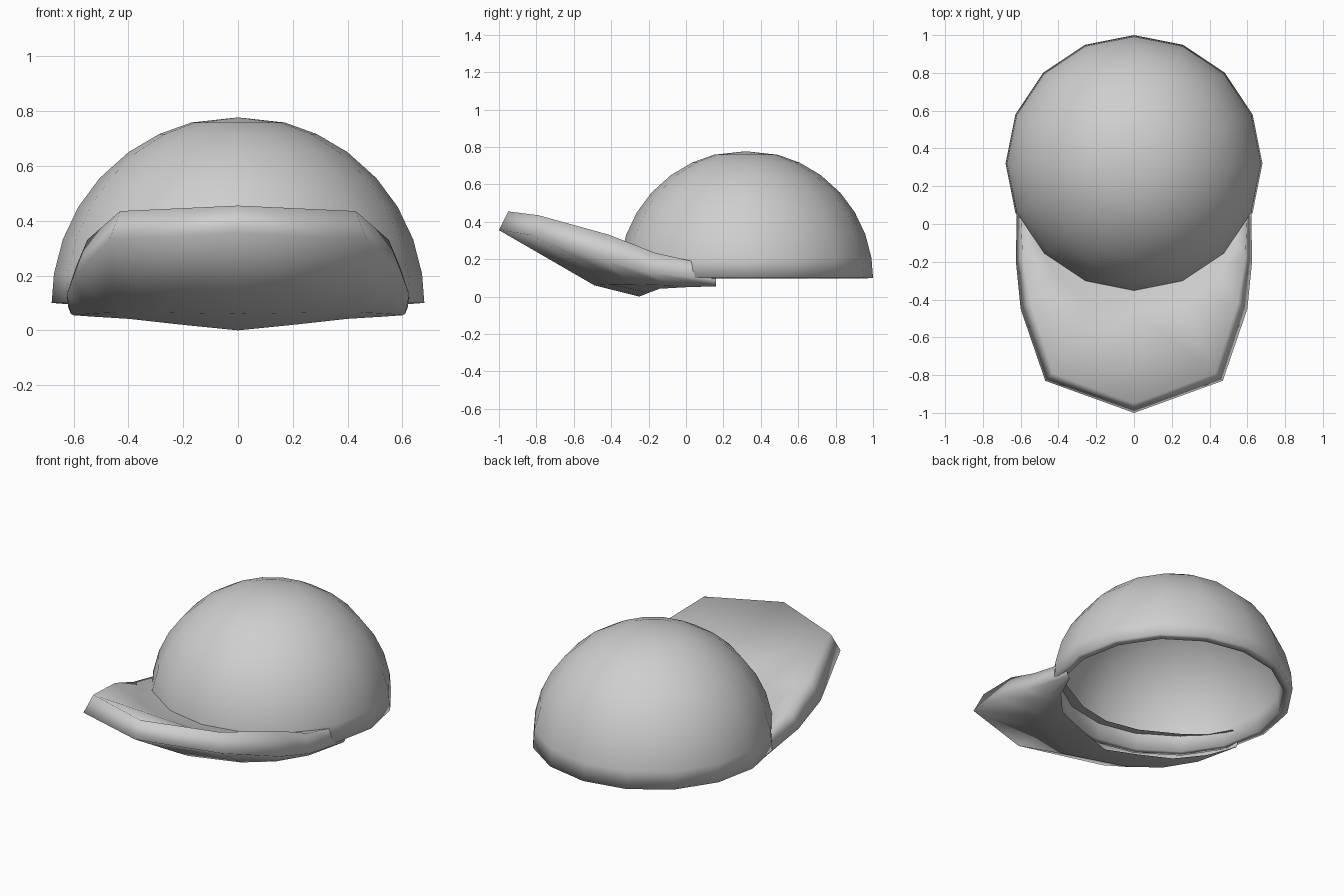
import bpy
import bmesh
from math import cos, sin, radians, tau

cube = bpy.data.objects.get("Cube")
if cube:
    bpy.data.objects.remove(cube, do_unlink=True)

# Single plain grey cloth colour
grey = bpy.data.materials.new("light_grey")
grey.use_nodes = True
colour = (0.62, 0.62, 0.62, 1)
grey.diffuse_color = colour
grey.node_tree.nodes["Principled BSDF"].inputs["Base Color"].default_value = colour


def finish(bm, name):
    """Turn a bmesh into a smooth grey object."""
    for face in bm.faces:
        face.smooth = True
    mesh = bpy.data.meshes.new(name)
    bm.to_mesh(mesh)
    bm.free()
    mesh.materials.append(grey)
    obj = bpy.data.objects.new(name, mesh)
    bpy.context.collection.objects.link(obj)
    return obj


# Crown: hollow half dome, a 16-sided revolved profile with thickness
def make_crown(radius=0.68, sides=16, base=0.1, back=0.32):
    bm = bmesh.new()
    rings = []
    for angle in (0, 9, 20, 31, 42, 54, 65, 75.5):
        r = radius * cos(radians(angle))
        z = base + radius * sin(radians(angle))
        rings.append([bm.verts.new((r * cos(tau * i / sides),
                                    back + r * sin(tau * i / sides), z))
                      for i in range(sides)])
    pole = bm.verts.new((0, back, base + radius - 0.003))
    for i in range(sides):
        j = (i + 1) % sides
        for low, high in zip(rings, rings[1:]):
            bm.faces.new((low[i], low[j], high[j], high[i]))
        bm.faces.new((rings[-1][i], rings[-1][j], pole))
    crown = finish(bm, "crown")
    shell = crown.modifiers.new("thickness", "SOLIDIFY")
    shell.thickness = 0.05
    shell.offset = -1


# Brim: hollow, open towards the head; rows run from the centre line to the left end
brim_rows = [
    # top: inner edge, middle, outer edge
    [(0, -.24, .18), (.2, -.2, .18), (.42, -.08, .18), (.52, .02, .17), (.57, .16, .155)],
    [(0, -.46, .22), (.25, -.42, .22), (.43, -.25, .215), (.53, -.09, .2), (.585, .16, .16)],
    [(0, -.95, .455), (.43, -.79, .435), (.55, -.41, .33), (.59, -.17, .235), (.605, .16, .16)],
    # underside: outer edge, middle, inner edge
    [(0, -1, .355), (.47, -.83, .33), (.6, -.45, .2), (.625, -.2, .13), (.62, .16, .085)],
    [(0, -.49, .06), (.3, -.4, .065), (.45, -.28, .065), (.55, -.1, .06), (.61, .16, .06)],
    [(0, -.25, 0), (.2, -.2, .02), (.4, -.14, .042), (.53, 0, .05), (.6, .16, .055)],
]


def make_brim():
    bm = bmesh.new()
    rows = [[bm.verts.new(p) for p in row] for row in brim_rows]
    for row, following in zip(rows, rows[1:]):
        for i in range(len(row) - 1):
            bm.faces.new((row[i], following[i], following[i + 1], row[i + 1]))
    brim = finish(bm, "brim")
    brim.modifiers.new("mirrored_half", "MIRROR")


make_crown()
make_brim()
